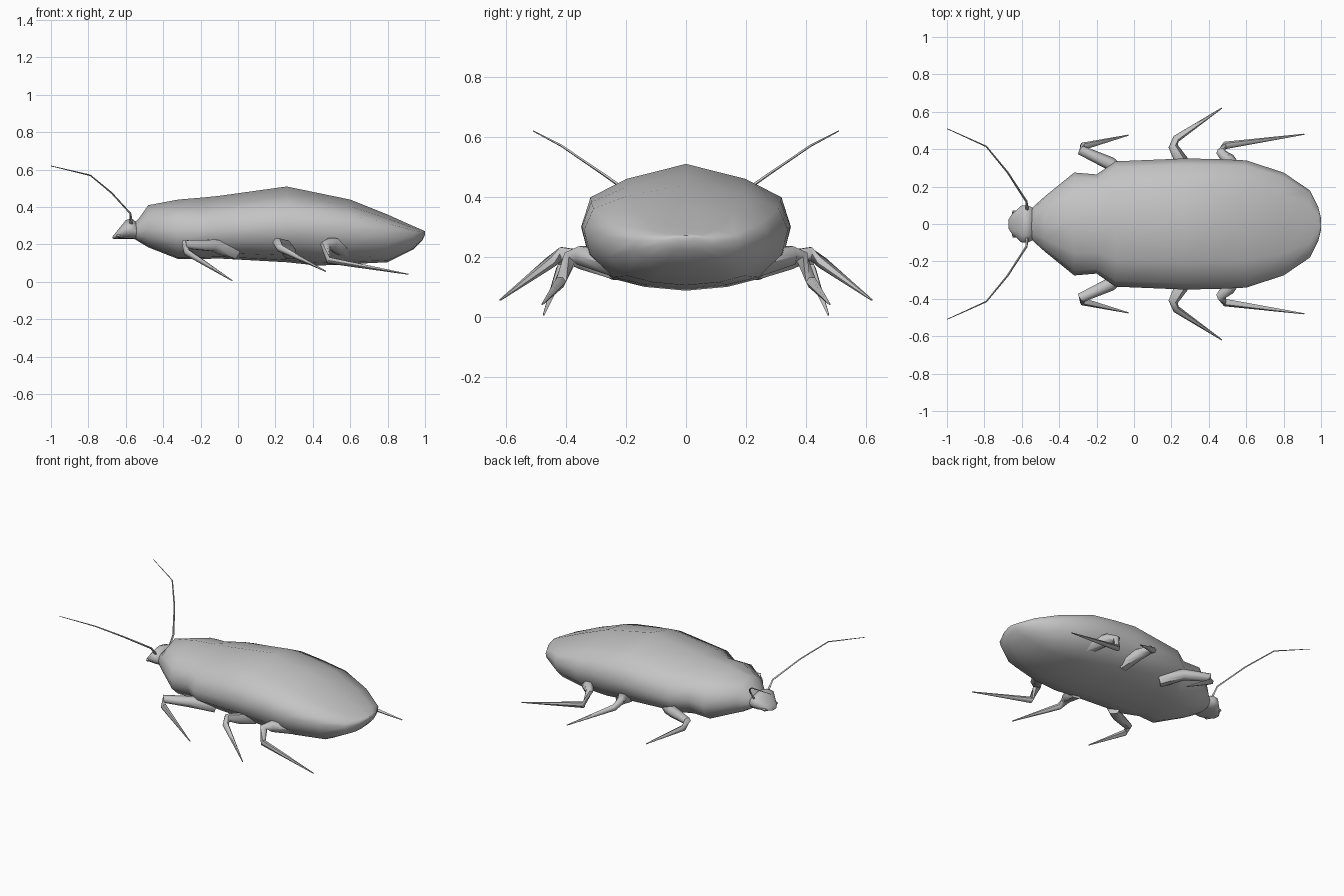
import bpy, bmesh, math
from mathutils import Vector

if "Cube" in bpy.data.objects:
    bpy.data.objects.remove(bpy.data.objects["Cube"])

shell_grey = bpy.data.materials.new("shell grey")
shell_grey.use_nodes = True
GREY = (0.55, 0.55, 0.55, 1)
shell_grey.diffuse_color = GREY
shell_grey.node_tree.nodes["Principled BSDF"].inputs["Base Color"].default_value = GREY


def loft(name, rings, angle=60):
    """Skin a list of equal-length closed rings and cap both ends."""
    bm = bmesh.new()
    loops = [[bm.verts.new(p) for p in ring] for ring in rings]
    n = len(loops[0])
    for a, b in zip(loops, loops[1:]):
        for i in range(n):
            j = (i + 1) % n
            bm.faces.new((a[i], a[j], b[j], b[i]))
    bm.faces.new(loops[0])
    bm.faces.new(loops[-1])
    bmesh.ops.recalc_face_normals(bm, faces=bm.faces)
    mesh = bpy.data.meshes.new(name)
    bm.to_mesh(mesh)
    bm.free()
    mesh.materials.append(shell_grey)
    obj = bpy.data.objects.new(name, mesh)
    bpy.context.collection.objects.link(obj)
    bpy.ops.object.select_all(action="DESELECT")
    obj.select_set(True)
    bpy.context.view_layer.objects.active = obj
    bpy.ops.object.shade_smooth_by_angle(angle=math.radians(angle))
    return obj


# Half cross-section: width fraction, height fraction (above or below the widest line)
HALF = [(0, 1), (.57, .76), (.91, .47), (1, 0), (.94, -.42), (.71, -.81), (.4, -.94), (0, -1)]
SECTION = HALF + [(-w, h) for w, h in HALF[-2:0:-1]]


def section(x, width, top, mid, bottom, lean=0):
    """One body ring; lean pulls the underside forward."""
    return [(x + min(h, 0) * lean, w * width,
             mid + h * ((top - mid) if h > 0 else (mid - bottom))) for w, h in SECTION]


# Body: thorax shield, wing cases and rounded tail
loft("body", [section(*s) for s in [
    (-.56, .07, .31, .27, .235),
    (-.53, .10, .34, .27, .215),
    (-.48, .145, .41, .28, .185),
    (-.32, .275, .44, .27, .122),
    (-.20, .265, .45, .27, .122),
    (-.10, .335, .46, .28, .125),
    (.26, .350, .51, .30, .105),
    (.43, .348, .475, .30, .087),
    (.60, .340, .44, .29, .095),
    (.80, .275, .36, .27, .105),
    (.94, .180, .297, .255, .175),
    (.985, .09, .278, .255, .222),
    (1.0, .03, .271, .263, .25),
]])

# Head: small wedge with its mouth pointing forward and down
loft("head", [section(*s) for s in [
    (-.67, .025, .243, .237, .231),
    (-.655, .05, .262, .245, .230),
    (-.60, .10, .33, .28, .230),
    (-.57, .10, .34, .28, .230),
    (-.53, .08, .31, .27, .225),
]])


def limb(name, path, radii, sides=6):
    """Tapered jointed tube through the path points."""
    pts = [Vector(p) for p in path]
    rings = []
    for i, p in enumerate(pts):
        d = (pts[min(i + 1, len(pts) - 1)] - pts[max(i - 1, 0)]).normalized()
        u = d.cross(Vector((0, 0, 1))).normalized()
        v = d.cross(u)
        rings.append([p + radii[i] * (u * math.cos(t) + v * math.sin(t))
                      for t in (2 * math.pi * k / sides for k in range(sides))])
    loft(name, rings)


LEGS = {
    "front_leg": [(-.02, .22, .16), (-.13, .325, .195), (-.285, .395, .20),
                  (-.275, .415, .16), (-.03, .475, .006)],
    "middle_leg": [(.28, .22, .16), (.25, .345, .19), (.21, .415, .21),
                   (.225, .455, .18), (.47, .62, .056)],
    "hind_leg": [(.58, .22, .17), (.50, .35, .205), (.465, .385, .20),
                 (.485, .42, .115), (.91, .48, .041)],
}
ANTENNA = [(-.57, .07, .30), (-.575, .12, .365), (-.675, .275, .475),
           (-.79, .415, .57), (-1, .51, .62)]

# Mirrored legs, feelers and mouth feelers
for side, s in (("left", 1), ("right", -1)):
    flip = lambda path: [(x, s * y, z) for x, y, z in path]
    for name, path in LEGS.items():
        limb(f"{name}_{side}", flip(path), (.045, .036, .026, .02, .003))
    limb(f"antenna_{side}", flip(ANTENNA), (.009, .006, .005, .004, .002), 4)
    limb(f"mouth_feeler_{side}", flip([(-.60, .06, .25), (-.645, .065, .245), (-.655, .03, .235)]),
         (.012, .009, .003), 4)
